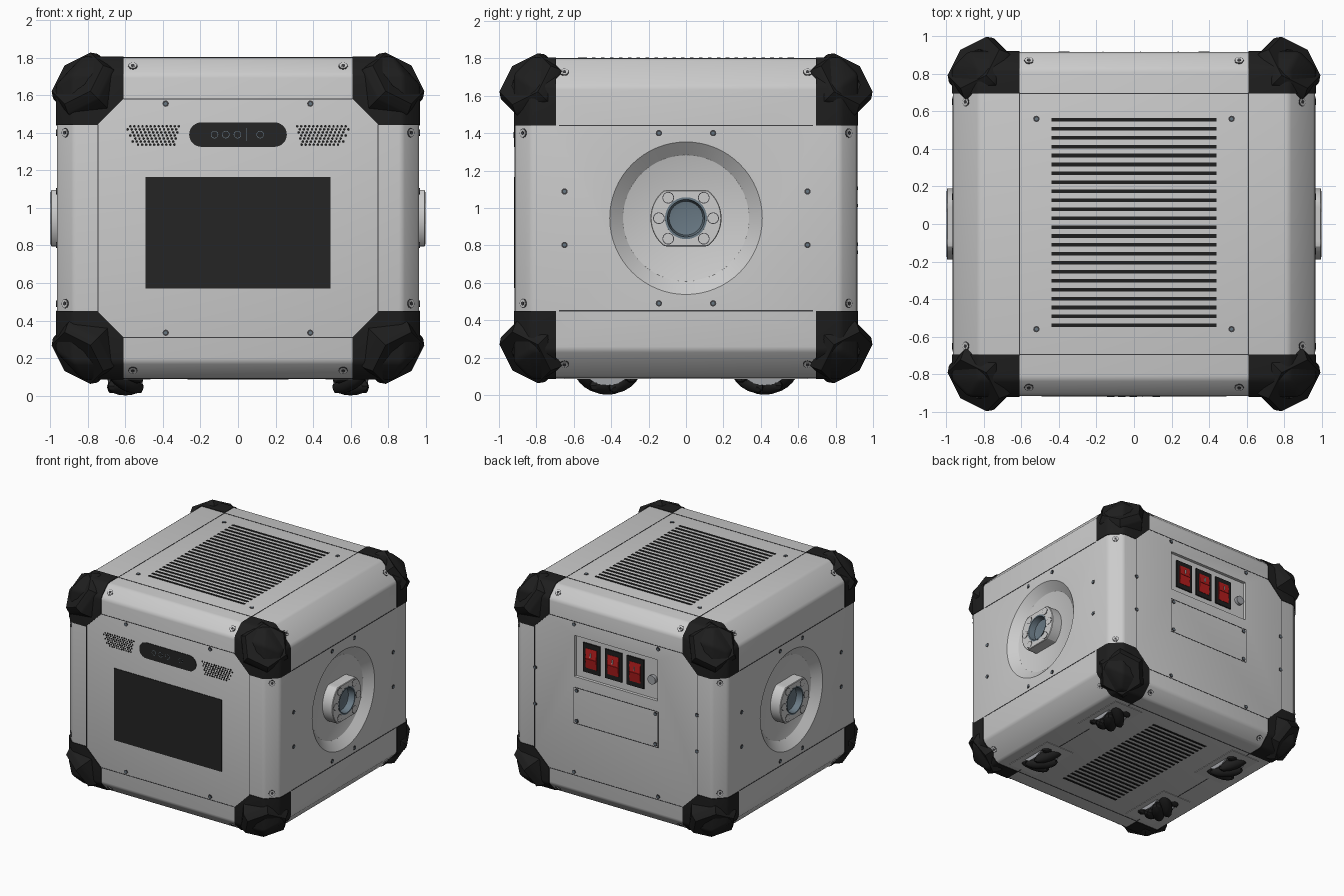
import bpy, bmesh
from math import sin, cos, pi, radians
from mathutils import Matrix, Vector
from itertools import product

cube = bpy.data.objects.get("Cube")
if cube:
    bpy.data.objects.remove(cube)

X, Y, H, MID = 0.965, 0.915, 0.855, 0.945   # half sizes and centre height
TOP, BOT = MID + H, MID - H
SIGNS = (-1, 1)


def material(name, *rgb):
    m = bpy.data.materials.new(name)
    m.use_nodes = True
    m.diffuse_color = (*rgb, 1)
    m.node_tree.nodes["Principled BSDF"].inputs["Base Color"].default_value = (*rgb, 1)
    return m


ALLOY = material("light_alloy", 0.6, 0.6, 0.6)
BLACK = material("black_rubber", 0.013, 0.013, 0.013)
GLASS = material("screen_black", 0.018, 0.018, 0.018)
DARK = material("dark_grey", 0.05, 0.05, 0.055)
STEEL = material("steel", 0.35, 0.36, 0.38)
BLUE = material("blue_grey_metal", 0.14, 0.19, 0.23)
RED = material("switch_red", 0.45, 0.012, 0.012)
WHITE = material("white", 0.8, 0.8, 0.8)


def finish(name, bm, mat):
    bmesh.ops.recalc_face_normals(bm, faces=bm.faces)
    me = bpy.data.meshes.new(name)
    bm.to_mesh(me)
    bm.free()
    me.materials.append(mat)
    ob = bpy.data.objects.new(name, me)
    bpy.context.collection.objects.link(ob)
    smooth(ob)
    return ob


def smooth(ob):
    bpy.ops.object.select_all(action='DESELECT')
    ob.select_set(True)
    bpy.context.view_layer.objects.active = ob
    bpy.ops.object.shade_smooth_by_angle(angle=radians(30))


def at(p, n):
    return Matrix.Translation(p) @ Vector(n).to_track_quat('Z', 'Y').to_matrix().to_4x4()


def box(bm, c, s, frame=Matrix()):
    bmesh.ops.create_cube(bm, size=1, matrix=frame @ Matrix.Translation(c) @ Matrix.Diagonal((*s, 1)))


def disc(bm, p, n, r, depth, seg=24, r2=None):
    bmesh.ops.create_cone(bm, cap_ends=True, segments=seg, radius1=r, radius2=r if r2 is None else r2,
                          depth=depth, matrix=at(p, n))


def loft(bm, frame, rings, seg):
    """Skin rings of (shape function, height), closing the last one."""
    rows = [[bm.verts.new(frame @ Vector((*f(2 * pi * i / seg), h))) for i in range(seg)] for f, h in rings]
    for a, b in zip(rows, rows[1:]):
        for i in range(seg):
            j = (i + 1) % seg
            bm.faces.new((a[i], a[j], b[j], b[i]))
    bm.faces.new(rows[-1])


def circle(r):
    return lambda t: (r * cos(t), r * sin(t))


def hexagon(r):
    def f(t):
        k = r * cos(pi / 6) / cos((t + 1e-6) % (pi / 3) - pi / 6)
        return -k * sin(t), k * cos(t)
    return f


def flatted(r, lim):
    return lambda t: (r * cos(t), max(-lim, min(lim, r * sin(t))))


def shell(grow=0):
    """Chamfered box with softened edges."""
    bm = bmesh.new()
    x, y, z = X + grow, Y + grow, H + grow
    for a, b, c in product(SIGNS, repeat=3):
        for p in ((x, y - .09, z - .15), (x - .09, y, z - .09), (x - .14, y - .09, z)):
            bm.verts.new((a * p[0], b * p[1], c * p[2] + MID))
    bmesh.ops.convex_hull(bm, input=bm.verts)
    bmesh.ops.dissolve_limit(bm, angle_limit=0.01, verts=bm.verts, edges=bm.edges)
    bmesh.ops.bevel(bm, geom=list(bm.edges), offset=.018, segments=2, profile=.5, affect='EDGES')
    return bm


# Housing with round side dishes and a recessed switch bay
body = finish("housing", shell(), ALLOY)
bm = bmesh.new()
for s in SIGNS:
    disc(bm, (s * .94, 0, MID), (s, 0, 0), .335, .07, 64, .42)
box(bm, (0, Y, 1.295), (.76, .05, .34))
cutter = finish("recess_cutter", bm, ALLOY)
cutter.hide_render = True
mod = body.modifiers.new("recesses", 'BOOLEAN')
mod.operation, mod.object, mod.solver = 'DIFFERENCE', cutter, 'EXACT'
smooth(body)
bpy.ops.object.modifier_apply(modifier=mod.name)
bpy.data.objects.remove(cutter)
smooth(body)

# Black corner caps and faceted bumpers
for a, b, c in product(SIGNS, repeat=3):
    tag = f"{'upper' if c > 0 else 'lower'}_{'back' if b > 0 else 'front'}_{'left' if a > 0 else 'right'}"
    bm = shell(.005)
    planes = [((a * .61, 0, MID), (a, 0, 0)), ((0, b * .695, MID), (0, b, 0)),
              ((0, 0, MID + c * .495), (0, 0, c)), ((a * .61, 0, MID + c * .635), (a, 0, c))]
    for co, no in planes:
        cut = bmesh.ops.bisect_plane(bm, geom=bm.verts[:] + bm.edges[:] + bm.faces[:], dist=1e-5,
                                     plane_co=co, plane_no=-Vector(no), clear_outer=True)
        edges = [e for e in cut["geom_cut"] if isinstance(e, bmesh.types.BMEdge)]
        bmesh.ops.contextual_create(bm, geom=edges)
    finish("corner_cap_" + tag, bm, BLACK)

    n = Vector((a, b, c)).normalized()
    up = (Vector((0, 0, c)) - n * abs(n.z)).normalized()
    frame = Matrix((up.cross(n), up, n)).transposed().to_4x4()
    frame.translation = (a * .855, b * .86, MID + c * .745)
    bm = bmesh.new()
    loft(bm, frame, [(hexagon(.17), -.2), (hexagon(.195), -.06), (hexagon(.192), -.045), (hexagon(.168), 0),
                     (circle(.125), 0), (circle(.115), -.012), (circle(.105), -.05)], 24)
    finish("corner_bumper_" + tag, bm, BLACK)
    bm = bmesh.new()
    for i in range(8):
        box(bm, (.062, 0, -.035), (.08, .014, .035), frame @ Matrix.Rotation(i * pi / 4, 4, 'Z'))
    disc(bm, frame @ Vector((0, 0, -.03)), n, .028, .04, 12)
    finish("bumper_fins_" + tag, bm, BLACK)

# Side bosses with a bored centre and bolt circle
for s, side in zip(SIGNS, ("right", "left")):
    n = (s, 0, 0)
    frame = at((s * .997, 0, MID), n)
    bm = bmesh.new()
    loft(bm, frame, [(flatted(.19, .15), -.1), (flatted(.19, .15), -.004), (flatted(.186, .146), 0),
                     (circle(.112), 0), (circle(.108), -.08)], 64)
    finish("side_boss_" + side, bm, ALLOY)
    bm = bmesh.new()
    loft(bm, frame, [(circle(.112), .001), (circle(.1), .001), (circle(.09), -.05), (circle(.066), -.055)], 40)
    finish("boss_bore_" + side, bm, BLUE)
    rims, bolts = bmesh.new(), bmesh.new()
    for deg in (0, 49, 131, 180, 229, 311):
        p = frame @ Vector((.145 * cos(radians(deg)), .145 * sin(radians(deg)), 0))
        disc(rims, p, n, .031, .002)
        disc(bolts, p, n, .027, .005)
    finish("bolt_rims_" + side, rims, DARK)
    finish("boss_bolts_" + side, bolts, ALLOY)
    bm = bmesh.new()
    loft(bm, at((s * .906, 0, MID), n), [(circle(.34), 0), (circle(.337), .001), (circle(.335), .0)], 64)
    finish("dish_floor_" + side, bm, ALLOY)

# Panel seams
bm = bmesh.new()
for a, s in product(SIGNS, SIGNS):
    box(bm, (a * .745, s * Y, MID), (.005, .004, 1))
    box(bm, (0, s * Y, MID + a * .635), (1.22, .004, .005))
    box(bm, (a * X, 0, MID + s * .495), (.004, 1.36, .006))
    box(bm, (a * .61, 0, MID + s * H), (.005, 1.4, .004))
    box(bm, (0, a * .695, MID + s * H), (1.22, .005, .004))
for s in SIGNS:
    box(bm, (s * .385, Y, .888), (.005, .004, .3))
    box(bm, (0, Y, .888 + s * .148), (.77, .004, .005))
finish("panel_seams", bm, DARK)

# Screws on faces and chamfers
small, large = [], []
for a, b in product(SIGNS, SIGNS):
    for s in SIGNS:
        small += [((a * .385, s * Y, MID + b * .61), (0, s, 0)),
                  ((s * X, a * .145, MID + b * .455), (s, 0, 0)),
                  ((s * X, a * .65, MID + b * .143), (s, 0, 0)),
                  ((a * .52, b * .56, MID + s * H), (0, 0, s))]
        large += [((a * .92, b * .87, MID + s * .455), (a, b, 0)),
                  ((a * .56, b * .87, MID + s * .81), (0, b, s)),
                  ((a * .895, b * .65, MID + s * .78), (a, 0, s * .93))]
    small += [((a * .74, Y, .955 + b * .15), (0, 1, 0)), ((a * .36, Y, .888 + b * .125), (0, 1, 0))]
rings, heads, sockets = bmesh.new(), bmesh.new(), bmesh.new()
for p, n in small:
    disc(rings, p, n, .017, .006, 12)
    disc(sockets, p, n, .009, .009, 6)
for p, n in large:
    disc(rings, p, n, .025, .005, 16)
    disc(heads, p, n, .021, .01, 16)
    disc(rings, p, n, .011, .013, 6)
finish("screw_rings", rings, DARK)
finish("screw_heads", heads, ALLOY)
finish("screw_sockets", sockets, BLUE)

# Ventilation slots on top and underside
for name, z, width in (("top_vents", TOP, .88), ("bottom_vents", BOT, .54)):
    bm = bmesh.new()
    for i in range(24):
        box(bm, (0, .555 - i * .0476, z), (width, .019, .006))
    finish(name, bm, BLACK)

# Front display, control strip and speaker grilles
bm = bmesh.new()
box(bm, (0, -Y, .868), (.985, .009, .595))
finish("display", bm, GLASS)
bm = bmesh.new()
box(bm, (0, -Y, 1.39), (.39, .009, .13))
for s in SIGNS:
    disc(bm, (s * .195, -Y, 1.39), (0, -1, 0), .065, .009, 32)
finish("control_strip", bm, GLASS)
bm, caps = bmesh.new(), bmesh.new()
for x in (-.125, -.065, -.003, .118):
    disc(bm, (x, -Y - .004, 1.39), (0, -1, 0), .02, .003)
    disc(caps, (x, -Y - .004, 1.39), (0, -1, 0), .017, .005)
box(bm, (.045, -Y - .004, 1.39), (.003, .003, .07))
finish("button_outlines", bm, BLUE)
finish("buttons", caps, GLASS)
bm = bmesh.new()
for s, row in product(SIGNS, range(7)):
    start = .315 + row * .004
    for i in range(13 - row // 2):
        disc(bm, (s * (start + i * .0215 + row % 2 * .0105), -Y, 1.434 - row * .0162), (0, -1, 0), .0075, .004, 6)
finish("speaker_grilles", bm, BLACK)

# Rear switch bay
back = Y - .025
frames, rockers, marks = bmesh.new(), bmesh.new(), bmesh.new()
for x in (.235, .035, -.165):
    box(frames, (x, back, 1.3), (.155, .02, .24))
    for s in SIGNS:
        tilt = Matrix.Translation((x, back + .01, 1.3)) @ Matrix.Rotation(s * .12, 4, 'X')
        box(rockers, (0, 0, s * .04), (.1, .025, .08), tilt)
    box(marks, (x, back + .025, 1.335), (.007, .006, .035))
finish("switch_frames", frames, BLACK)
finish("rocker_switches", rockers, RED)
finish("switch_marks", marks, WHITE)
bm = bmesh.new()
disc(bm, (-.325, back + .012, 1.285), (0, 1, 0), .036, .03)
finish("round_socket", bm, STEEL)

# Roller wheels in pale wells
for a, b in product(SIGNS, SIGNS):
    tag = f"{'back' if b > 0 else 'front'}_{'left' if a > 0 else 'right'}"
    x, y, z = a * .6, b * .42, .206
    bm = bmesh.new()
    box(bm, (x, y, BOT), (.27, .46, .008))
    finish("wheel_well_" + tag, bm, ALLOY)
    bm = bmesh.new()
    disc(bm, (x, y, z), (1, 0, 0), .165, .12, 32)
    for i in range(10):
        spin = Matrix.Translation((x, y, z)) @ Matrix.Rotation(i * pi / 5, 4, 'X')
        roll = Matrix.Translation((0, 0, -.155)) @ Matrix.Rotation(a * b * pi / 4, 4, 'Z')
        bmesh.ops.create_uvsphere(bm, u_segments=12, v_segments=8, radius=1,
                                  matrix=spin @ roll @ Matrix.Diagonal((.13, .05, .05, 1)))
    finish("roller_wheel_" + tag, bm, BLACK)
    bm = bmesh.new()
    for s in SIGNS:
        disc(bm, (x + s * .085, y, z), (1, 0, 0), .155, .012, 32)
    finish("wheel_rims_" + tag, bm, STEEL)
